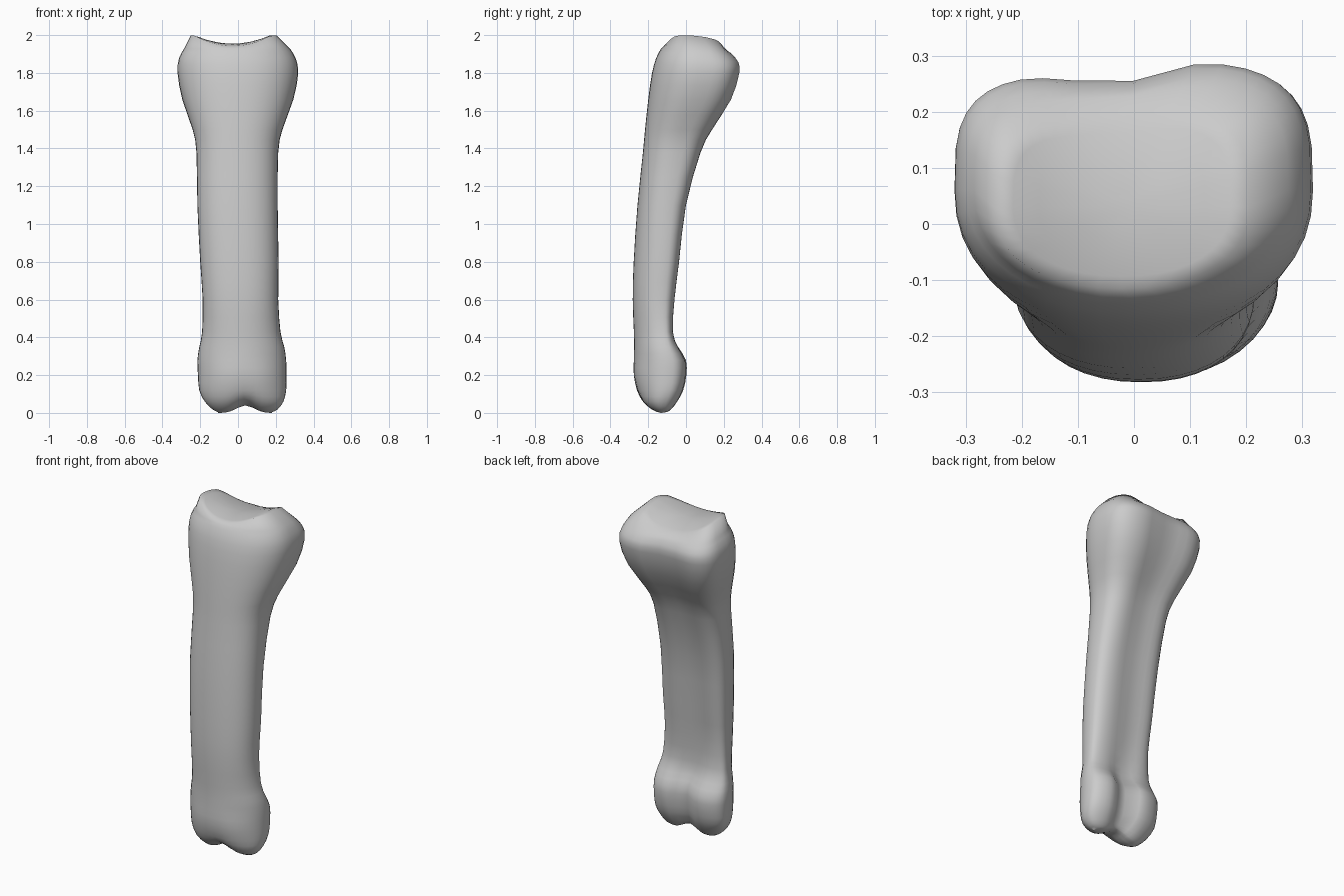
import bpy, bmesh
from math import sin, cos, pi, exp

if "Cube" in bpy.data.objects:
    bpy.data.objects.remove(bpy.data.objects["Cube"])

N = 40  # points around the bone

# z, left, right, front, back, widest depth, depth of the groove at the back
SECTIONS = [
    (0.005, -0.105, 0.18, -0.17, -0.09, -0.13, 0.01),
    (0.02, -0.135, 0.21, -0.20, -0.07, -0.13, 0.02),
    (0.06, -0.175, 0.24, -0.24, -0.04, -0.13, 0.04),
    (0.12, -0.205, 0.255, -0.265, -0.01, -0.11, 0.055),
    (0.20, -0.212, 0.257, -0.28, 0.007, -0.10, 0.06),
    (0.28, -0.215, 0.255, -0.277, 0.005, -0.10, 0.06),
    (0.35, -0.205, 0.245, -0.275, -0.035, -0.11, 0.045),
    (0.43, -0.19, 0.225, -0.276, -0.063, -0.12, 0.025),
    (0.60, -0.187, 0.213, -0.282, -0.053, -0.13, 0.025),
    (0.80, -0.20, 0.215, -0.277, -0.028, -0.12, 0.025),
    (1.10, -0.215, 0.21, -0.257, 0.01, -0.10, 0.025),
    (1.38, -0.22, 0.213, -0.228, 0.09, -0.06, 0.03),
    (1.50, -0.24, 0.235, -0.217, 0.15, -0.03, 0.035),
    (1.66, -0.295, 0.293, -0.20, 0.247, 0.03, 0.035),
    (1.80, -0.32, 0.319, -0.18, 0.29, 0.06, 0.033),
    (1.88, -0.312, 0.305, -0.158, 0.285, 0.06, 0.028),
    (1.93, -0.285, 0.275, -0.132, 0.25, 0.06, 0.015),
]


def spline(a, b, c, d, t):
    """Smooth value between b and c."""
    return b + 0.5 * t * (c - a + t * (2*a - 5*b + 4*c - d + t * (3*(b - c) + d - a)))


def power(v, p):
    return (1 if v >= 0 else -1) * abs(v) ** p


def ring(row):
    """Rounded front, squarer grooved back."""
    z, xl, xr, yf, yb, ym, groove = row
    low = max(0.0, min(1.0, (0.6 - z) / 0.3))
    high = max(0.0, min(1.0, (z - 1.4) / 0.3))
    gx, gw = -0.03 + 0.07 * low, 0.11 - 0.045 * low
    pts = []
    for i in range(N):
        a = 2 * pi * i / N
        c, s = cos(a), sin(a)
        p = 0.68 - 0.1 * high if s > 0 else 0.9 + 0.1 * low
        x = (xl + xr) / 2 + (xr - xl) / 2 * power(c, p)
        dip = exp(-((x - gx) / gw) ** 2)
        if s > 0:
            y = ym + (yb - ym) * power(s, p) - groove * dip * s
            # right knob at the back of the wide end is a little prouder
            y -= 0.02 * s * high * max(0, min(1, (0.1 - x) / 0.25))
        else:
            y = ym - (ym - yf) * power(-s, p)
            y += 0.012 * dip * -s * max(0, 1 - z / 0.3)
        # saddle between the two knuckles, back edge of the wide end sloping down
        zz = z + 0.042 * dip * max(0, 1 - z / 0.12)
        zz -= max(0, z - 1.8) / 0.13 * 0.2 * max(0, y - 0.1)
        pts.append((x, y, zz))
    return pts


def dish(x, y):
    """Hollow joint surface on the wide end."""
    side = min(1.0, abs(x + 0.03) / 0.2)
    return 1.956 + 0.044 * side ** 2 - 0.95 * y * y


# Shaft and both swollen ends
rings = []
for k in range(len(SECTIONS) - 1):
    rows = [SECTIONS[max(0, min(len(SECTIONS) - 1, k + o))] for o in (-1, 0, 1, 2)]
    for t in (0, 0.5):
        rings.append(ring([spline(*v, t) for v in zip(*rows)]))
rings.append(ring(SECTIONS[-1]))

# Joint surface rings, shrinking to the middle
base = ring((1.96, -0.25, 0.205, -0.115, 0.205, 0.03, 0.01))
mx, my = -0.02, 0.03
for f in (1, 0.85, 0.65, 0.4, 0.15):
    rings.append([(mx + (x - mx) * f, my + (y - my) * f,
                   dish(mx + (x - mx) * f, my + (y - my) * f)) for x, y, z in base])

# Underside of the knuckles
under = []
for f in (0.2, 0.6):
    under.append([(x, -0.13 + (y + 0.13) * f,
                   z - 0.005 * (1 - f)) for x, y, z in rings[0]])
rings = under + rings

bm = bmesh.new()
loops = [[bm.verts.new(p) for p in r] for r in rings]
for lo, hi in zip(loops, loops[1:]):
    for i in range(N):
        j = (i + 1) % N
        bm.faces.new((lo[i], lo[j], hi[j], hi[i]))
# Close the underside with strips from front to back, and the top with one face
low = loops[0]
for i in range(N // 2):
    a, b, c, d = low[i], low[i + 1], low[(N - i - 1) % N], low[(N - i) % N]
    bm.faces.new(list(dict.fromkeys((a, d, c, b))))
bm.faces.new(loops[-1])
bmesh.ops.recalc_face_normals(bm, faces=bm.faces)

# Rest the knuckles on the ground
lowest = min(v.co.z for v in bm.verts)
for v in bm.verts:
    v.co.z -= lowest

mesh = bpy.data.meshes.new("finger_bone")
bm.to_mesh(mesh)
bm.free()
bone = bpy.data.objects.new("finger_bone", mesh)
bpy.context.collection.objects.link(bone)
for p in mesh.polygons:
    p.use_smooth = True
